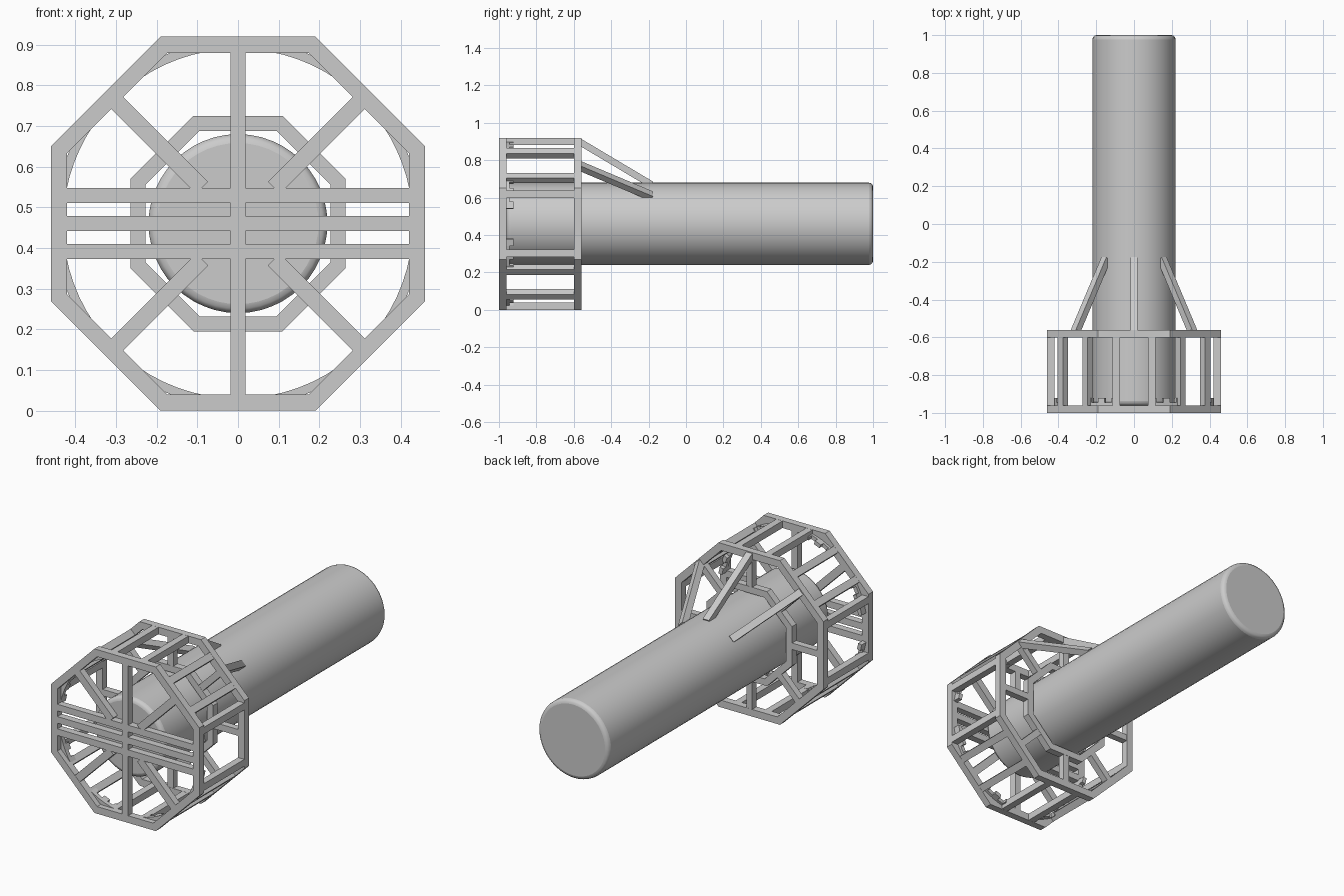
import bpy, bmesh
from math import cos, sin, pi, radians
from mathutils import Vector, Matrix

if "Cube" in bpy.data.objects:
    bpy.data.objects.remove(bpy.data.objects["Cube"])

ZC = 0.46                      # height of the main axis
FRONT, BACK = -0.98, -0.58     # centre planes of the two frames
T = 0.04                       # bar thickness


def finish(bm, name):
    bmesh.ops.recalc_face_normals(bm, faces=bm.faces)
    me = bpy.data.meshes.new(name)
    bm.to_mesh(me)
    bm.free()
    ob = bpy.data.objects.new(name, me)
    bpy.context.collection.objects.link(ob)
    return ob


def bar(name, a, b, radial, w=T, h=T):
    """Box beam from a to b; radial sets the direction of its height."""
    a, b = Vector(a), Vector(b)
    d = (b - a).normalized()
    side = d.cross(Vector(radial)).normalized()
    up = side.cross(d)
    rot = Matrix((side, d, up)).transposed().to_4x4()
    bm = bmesh.new()
    bmesh.ops.create_cube(bm, size=1, matrix=Matrix.Translation((a + b) / 2) @ rot
                          @ Matrix.Diagonal((w, (b - a).length, h, 1)))
    return finish(bm, name)


def pol(r, ang, y):
    return (r * cos(ang), y, ZC + r * sin(ang))


def ring_section(name, r0, r1, y0, y1s, angles, closed):
    """Rectangular section swept around the axis."""
    bm = bmesh.new()
    secs = []
    for ang, y1 in zip(angles, y1s):
        secs.append([bm.verts.new(pol(r, ang, y))
                     for r, y in ((r0, y0), (r1, y0), (r1, y1), (r0, y1))])
    n = len(secs)
    for i in range(n if closed else n - 1):
        s, t = secs[i], secs[(i + 1) % n]
        for k in range(4):
            bm.faces.new((s[k], s[(k + 1) % 4], t[(k + 1) % 4], t[k]))
    if not closed:
        bm.faces.new(secs[0])
        bm.faces.new(secs[-1])
    return finish(bm, name)


def octagon(name, inner, outer, y):
    c = cos(pi / 8)
    ring_section(name, inner / c, outer / c, y - T / 2, [y + T / 2] * 8,
                 [pi / 8 + k * pi / 4 for k in range(8)], True)


# main round body with softened rims
bm = bmesh.new()
bmesh.ops.create_cone(bm, cap_ends=True, segments=48, radius1=0.22, radius2=0.22, depth=1.96,
                      matrix=Matrix.Translation((0, 0.02, ZC)) @ Matrix.Rotation(pi / 2, 4, 'X'))
body = finish(bm, "main_cylinder")
bev = body.modifiers.new("rim", 'BEVEL')
bev.width, bev.segments, bev.limit_method = 0.022, 3, 'ANGLE'
bev.angle_limit = radians(40)
bpy.context.view_layer.objects.active = body
body.select_set(True)
bpy.ops.object.shade_smooth_by_angle(angle=radians(35))
body.select_set(False)

# octagonal frames
octagon("front_frame", 0.42, 0.46, FRONT)
octagon("rear_frame", 0.42, 0.46, BACK)
octagon("rear_inner_frame", 0.228, 0.265, BACK)

# front grille: one upright, three crossbars, four diagonals
bar("front_upright", (0, FRONT, 0.03), (0, FRONT, 0.89), (0, 1, 0), 0.037)
for dz in (-0.069, 0, 0.069):
    bar("front_crossbar", (-0.43, FRONT, ZC + dz), (0.43, FRONT, ZC + dz), (0, 1, 0), 0.037, 0.039)
for k in range(4):
    ang = pi / 4 + k * pi / 2
    bar("front_diagonal", pol(0.125, ang, FRONT), pol(0.43, ang, FRONT), (0, 1, 0), 0.042, 0.038)

# rear spokes between the inner and outer frames
for k in range(8):
    ang = k * pi / 4
    bar("rear_spoke", pol(0.25, ang, BACK), pol(0.43, ang, BACK), (0, 1, 0), 0.036, 0.038)

# lengthwise cage bars, two per side of the octagon
for k in range(8):
    ang = k * pi / 4
    n = Vector((cos(ang), 0, sin(ang)))
    t = Vector((-sin(ang), 0, cos(ang)))
    off = 0.158 if k % 4 == 0 else 0.093
    for s in (-1, 1):
        p = Vector((0, 0, ZC)) + n * 0.44 + t * off * s
        bar("cage_bar", p + Vector((0, FRONT, 0)), p + Vector((0, BACK, 0)), n, 0.039, 0.039)

# notched corner gussets behind the front frame
for k in range(8):
    mid = pi / 8 + k * pi / 4
    angs, ys = [], []
    for i in range(5):
        for e in (0.001, 0.999):
            angs.append(mid + radians(-12 + 24 * (i + e) / 5))
            ys.append(-0.922 if i % 2 == 0 else -0.945)
    ring_section("corner_gusset", 0.43, 0.452, -0.97, ys, angs, False)

# sloping struts from the rear frame to the body
for deg in (45, 90, 135):
    ang = radians(deg)
    bar("support_strut", pol(0.442, ang, -0.575), pol(0.21, ang, -0.185),
        (cos(ang), 0, sin(ang)), 0.038, 0.036)
